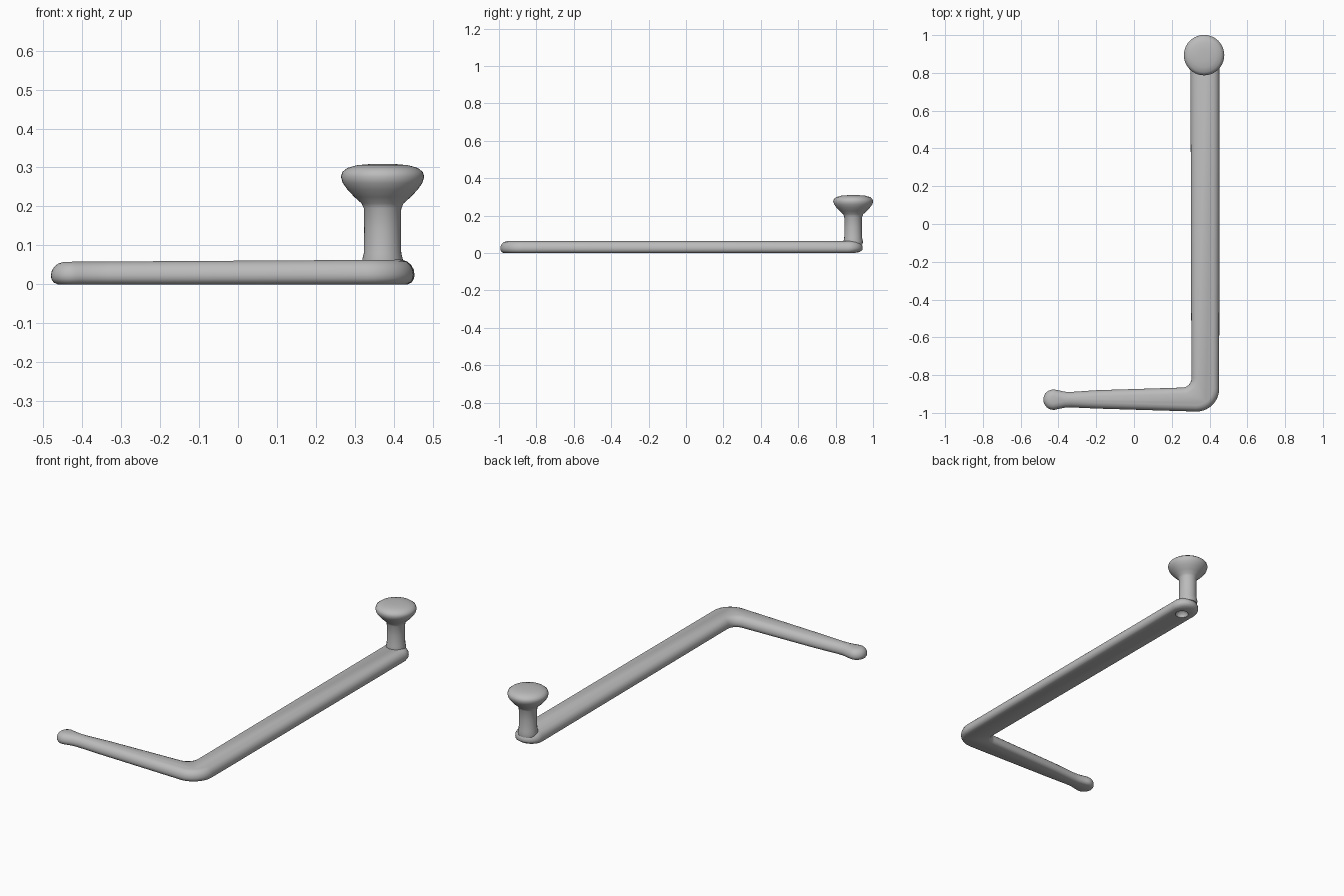
import bpy, bmesh
from math import sin, cos, radians, pi
from mathutils import Vector

cube = bpy.data.objects.get("Cube")
if cube:
    bpy.data.objects.remove(cube)

grey = bpy.data.materials.new("plain grey")
grey.use_nodes = True
grey.diffuse_color = (0.5, 0.5, 0.5, 1)
grey.node_tree.nodes["Principled BSDF"].inputs["Base Color"].default_value = (0.5, 0.5, 0.5, 1)


def add_object(name, bm):
    bmesh.ops.recalc_face_normals(bm, faces=bm.faces)
    mesh = bpy.data.meshes.new(name)
    bm.to_mesh(mesh)
    bm.free()
    mesh.materials.append(grey)
    obj = bpy.data.objects.new(name, mesh)
    bpy.context.collection.objects.link(obj)
    return obj


def smooth(obj, angle):
    bpy.ops.object.select_all(action="DESELECT")
    obj.select_set(True)
    bpy.context.view_layer.objects.active = obj
    bpy.ops.object.shade_smooth_by_angle(angle=radians(angle))


def arc(cx, cy, r, start, end, steps=10):
    angles = [radians(start + (end - start) * i / steps) for i in range(steps + 1)]
    return [Vector((cx + r * cos(a), cy + r * sin(a))) for a in angles]


def bridge(bm, rings):
    for low, high in zip(rings, rings[1:]):
        for i in range(len(low)):
            j = (i + 1) % len(low)
            bm.faces.new((low[i], low[j], high[j], high[i]))


# Plan outline of the bent bar, counter-clockwise
outline = (
    arc(0.33, -0.872, 0.121, -90, 0)
    + arc(0.376, 0.868, 0.077, 0, 180, 20)
    + arc(0.255, -0.817, 0.049, 0, -90)
    + [Vector((-0.2, -0.88)), Vector((-0.33, -0.889)), Vector((-0.365, -0.888))]
    + arc(-0.426, -0.93, 0.054, 70, 290, 18)
    + [Vector((-0.365, -0.972)), Vector((-0.33, -0.971)), Vector((-0.2, -0.977))]
)

# Edge rounding as inset and height
edge = [(0.018, 0), (0.007, 0.005), (0.001, 0.015), (0, 0.025), (0.002, 0.037),
        (0.008, 0.048), (0.018, 0.057), (0.033, 0.062)]


def inset_ring(bm, inset, z):
    ring = []
    for i, p in enumerate(outline):
        a, b = outline[i - 1], outline[(i + 1) % len(outline)]
        t = ((p - a).normalized() + (b - p).normalized()).normalized()
        # The underside tapers more at the back end
        taper = 1 + max(0, p.y - 0.868) * 20 if z < 0.03 else 1
        q = p + Vector((-t.y, t.x)) * inset * taper
        ring.append(bm.verts.new((q.x, q.y, z * (0.98 + 0.1 * q.x))))
    return ring


bm = bmesh.new()
rings = [inset_ring(bm, d, z) for d, z in edge]
bridge(bm, rings)
bm.faces.new(rings[-1])
bm.faces.new(rings[0])
bent_bar = add_object("bent_bar", bm)

# Small hollow under the knob end
bm = bmesh.new()
bmesh.ops.create_uvsphere(bm, u_segments=20, v_segments=12, radius=0.036)
hollow = add_object("hollow_cutter", bm)
hollow.location = (0.376, 0.85, -0.006)
hollow.hide_render = True
cut = bent_bar.modifiers.new("hollow", "BOOLEAN")
cut.operation = "DIFFERENCE"
cut.solver = "EXACT"
cut.object = hollow
smooth(bent_bar, 45)
bpy.ops.object.modifier_apply(modifier="hollow")
bpy.data.objects.remove(hollow)

# Stem and mushroom knob turned from one profile
profile = [(0.05, 0.045), (0.052, 0.064), (0.048, 0.08), (0.047, 0.14), (0.048, 0.195),
           (0.054, 0.208), (0.072, 0.224), (0.09, 0.243), (0.102, 0.26), (0.107, 0.276),
           (0.103, 0.289), (0.09, 0.299), (0.065, 0.306), (0.03, 0.309)]
sides = 40
bm = bmesh.new()
rings = [[bm.verts.new((0.371 + r * cos(2 * pi * i / sides),
                        0.894 + r * sin(2 * pi * i / sides), z)) for i in range(sides)]
         for r, z in profile]
bridge(bm, rings)
bm.faces.new(rings[-1])
bm.faces.new(rings[0])
smooth(add_object("knob_and_stem", bm), 45)
